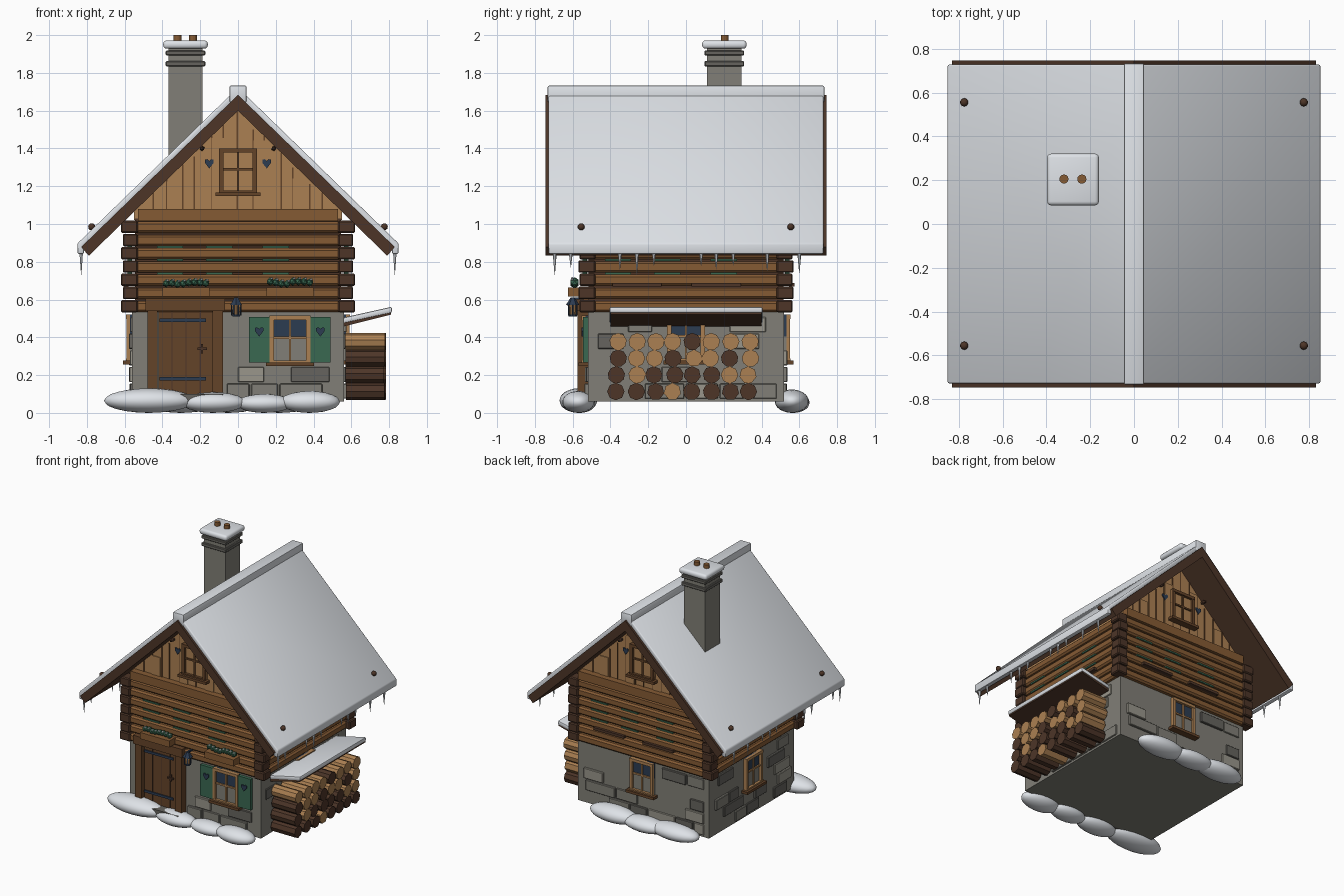
import bpy, bmesh, math, random
from mathutils import Matrix, Vector

if "Cube" in bpy.data.objects:
    bpy.data.objects.remove(bpy.data.objects["Cube"])
random.seed(4)


def mat(name, r, g, b):
    m = bpy.data.materials.new(name)
    m.diffuse_color = (*[(c / 255) ** 2.2 for c in (r, g, b)], 1)
    m.use_nodes = True
    m.node_tree.nodes["Principled BSDF"].inputs["Base Color"].default_value = m.diffuse_color
    return m


SNOW = mat("snow", 222, 226, 231)
DARK = mat("dark wood", 78, 56, 44)
BROWN = mat("frame wood", 100, 69, 45)
LOG = mat("log wood", 132, 91, 55)
TAN = mat("light wood", 170, 127, 83)
STONE = mat("stone", 128, 126, 118)
PALE = mat("pale stone", 152, 149, 138)
SLATE = mat("dark stone", 102, 100, 95)
GREEN = mat("green", 60, 104, 82)
BLUE = mat("blue iron", 48, 62, 82)
I = Matrix.Identity(4)
SIDES = [Matrix.Rotation(k * math.pi / 2, 4, 'Z') for k in range(4)]  # front, right, back, left
DIST = [.52, .56, .52, .56]


def finish(name, bm, m, M=I, bevel=0, seg=1, smooth=False):
    bmesh.ops.recalc_face_normals(bm, faces=bm.faces[:])
    if bevel:
        bmesh.ops.bevel(bm, geom=bm.edges[:], offset=bevel, segments=seg,
                        profile=.5, affect='EDGES', clamp_overlap=True)
    bm.transform(M)
    me = bpy.data.meshes.new(name)
    bm.to_mesh(me)
    bm.free()
    me.materials.append(m)
    ob = bpy.data.objects.new(name, me)
    bpy.context.collection.objects.link(ob)
    if smooth:
        bpy.ops.object.select_all(action='DESELECT')
        ob.select_set(True)
        bpy.context.view_layer.objects.active = ob
        bpy.ops.object.shade_smooth_by_angle(angle=math.radians(40))
    return ob


def prism(name, pts, y0, y1, m, M=I, **kw):
    """Extrude an x-z outline along y."""
    bm = bmesh.new()
    f = bm.faces.new([bm.verts.new((x, y0, z)) for x, z in pts])
    g = bmesh.ops.extrude_face_region(bm, geom=[f])['geom']
    bmesh.ops.translate(bm, vec=(0, y1 - y0, 0),
                        verts=[v for v in g if isinstance(v, bmesh.types.BMVert)])
    return finish(name, bm, m, M, **kw)


def box(name, x0, x1, y0, y1, z0, z1, m, M=I, **kw):
    return prism(name, [(x0, z0), (x1, z0), (x1, z1), (x0, z1)], y0, y1, m, M, **kw)


def rod(name, p, axis, r1, r2, length, m, n=8, M=I):
    """Cone or cylinder starting at p and running along axis."""
    bm = bmesh.new()
    bmesh.ops.create_cone(bm, cap_ends=True, segments=n, radius1=r1, radius2=r2, depth=length)
    q = Vector(axis).to_track_quat('Z', 'Y').to_matrix().to_4x4()
    T = Matrix.Translation(p) @ q @ Matrix.Translation((0, 0, length / 2))
    return finish(name, bm, m, M @ T)


def blob(name, p, s, m, sub=2, smooth=True, M=I):
    bm = bmesh.new()
    bmesh.ops.create_icosphere(bm, subdivisions=sub, radius=1)
    return finish(name, bm, m, M @ Matrix.Translation(p) @ Matrix.Diagonal((*s, 1)), smooth=smooth)


def heart(x, z, y, M=I):
    pts = [(0, -.026), (.023, .004), (.022, .02), (.01, .023), (0, .014),
           (-.01, .023), (-.022, .02), (-.023, .004)]
    prism("heart", [(x + a, z + b) for a, b in pts], y - .008, y, BLUE, M)


def window(x, z0, z1, w, d, frame, sill, top, bottom, M):
    """Two by two window standing out from a wall at distance d."""
    h, t = w / 2, .022
    mid = z0 + (z1 - z0) * .55
    box("window_pane_top", x - h, x + h, -d - .012, -d + .03, mid, z1, top, M)
    box("window_pane_bottom", x - h, x + h, -d - .012, -d + .03, z0, mid, bottom, M)
    for s in (-1, 1):
        c = x + s * (h - t / 2)
        box("window_stile", c - t / 2, c + t / 2, -d - .03, -d + .02, z0, z1, frame, M)
    for z in (z0, z1 - t):
        box("window_rail", x - h, x + h, -d - .032, -d + .02, z, z + t, frame, M)
    box("window_mullion", x - .006, x + .006, -d - .022, -d, z0, z1, frame, M)
    box("window_crossbar", x - h, x + h, -d - .022, -d, mid - .006, mid + .006, frame, M)
    box("window_sill", x - h - .02, x + h + .02, -d - .05, -d, z0 - .008, z0 + .012, sill, M)


# Stone base with raised blocks
box("stone_base", -.56, .56, -.52, .52, .06, .535, STONE)
for k, M in enumerate(SIDES):
    half = .53 if k % 2 == 0 else .49
    for r in range(5):
        z, x = .075 + r * .088, -half + random.uniform(0, .08)
        while x < half - .08:
            e = min(x + random.uniform(.12, .26), half)
            door = k == 0 and x < -.06
            glass = e > (.05 if k == 0 else -.12) and x < (.5 if k == 0 else .12) and z > .17
            if not door and not glass and random.random() < .55:
                d = DIST[k]
                box("stone_block", x, e - .01, -d - random.uniform(.008, .018), -d + .01, z, z + .08,
                    random.choice([STONE, STONE, PALE, SLATE]), M, bevel=.004)
            x = e

# Log storey: core, courses, moss and stacked corner ends
box("log_core", -.545, .545, -.515, .515, .53, 1.03, DARK)
for r in range(7):
    z = .53 + r * .07
    for k, M in enumerate(SIDES):
        h, d = (.55, .555) if k % 2 == 0 else (.5, .59)
        box("wall_log", -h, h, -d, -d + .06, z + .003, z + .062, LOG, M, bevel=.012)
        if r in (3, 4, 5):
            for x in (-.36, -.1, .2):
                box("moss", x - .07, x + .07, -d + .006, -d + .03, z - .007, z + .004, GREEN, M)
    g = .01 * (r % 2)
    for sx in (-1, 1):
        for sy in (-1, 1):
            box("corner_log", sx * .53, sx * (.62 - g), sy * .48, sy * (.565 + g / 2),
                z + .002, z + .068, DARK, bevel=.007)

# Slats on the side and back walls
for k in (1, 2, 3):
    d = .59 if k % 2 else .555
    for x in (-.26, .16):
        box("wall_slat", x - .13, x + .13, -d - .02, -d + .01, .668, .688, DARK, SIDES[k])

# Gables with battens, window and hearts
prism("gable_wall", [(-.55, 1.02), (.55, 1.02), (.55, 1.075), (0, 1.63), (-.55, 1.075)], -.51, .51, TAN)
for M in (SIDES[0], SIDES[2]):
    box("gable_beam", -.53, .53, -.56, -.5, 1.015, 1.08, LOG, M)
    for i in range(-6, 7):
        x = i * .074 + random.uniform(-.01, .01)
        top = 1.6 - .97 * abs(x) - random.choice([0, 0, .02])
        box("plank_joint", x - .004, x + .004, -.515, -.5, 1.08, top, BROWN, M)
        if i % 3 == 1:
            box("gable_plank", x, x + .07, -.517, -.5, 1.08, 1.59 - .97 * max(abs(x), abs(x + .07)), TAN, M)
    window(0, 1.155, 1.4, .2, .515, BROWN, BROWN, TAN, TAN, M)
    for s in (-1, 1):
        heart(s * .152, 1.32, -.515, M)
        blob("gable_peg", (s * .19, -.53, 1.4), (.014, .03, .014), DARK, 1, False, M)

# Roof timber and snow
S = .97
prism("roof_timber", [(0, 1.683), (-.83, .878), (-.79, .832), (0, 1.6), (.79, .832), (.83, .878)],
      -.745, .745, DARK)
for s in (-1, 1):
    prism("roof_snow", [(0, 1.675), (0, 1.722), (s * .85, .897), (s * .85, .842), (s * .815, .842), (s * .815, .885)],
          -.728, .728, SNOW, bevel=.008, seg=2, smooth=True)
    for y in (-.555, .555):
        blob("roof_stud", (s * .775, y, .985), (.019, .019, .019), DARK, 2)
    for y, h in ((-.695, .11), (-.61, .07), (-.35, .08), (-.26, .11), (-.17, .06),
                 (.08, .06), (.16, .08), (.25, .06), (.43, .09), (.6, .1)):
        rod("icicle", (s * .83, y, .85), (0, 0, -1), .011, .001, h + .01, SNOW, 6)
box("ridge_snow", -.045, .045, -.732, .732, 1.645, 1.732, SNOW, bevel=.006, seg=2, smooth=True)

# Chimney
cx, cy = -.278, .203
for name, h, z0, z1, m, b in (("chimney_shaft", .091, 1.25, 1.93, STONE, 0),
                              ("chimney_band", .105, 1.835, 1.862, SLATE, .004),
                              ("chimney_band", .105, 1.893, 1.918, SLATE, .004),
                              ("chimney_snow", .118, 1.928, 1.972, SNOW, .018)):
    box(name, cx - h, cx + h, cy - h, cy + h, z0, z1, m, bevel=b, seg=3 if m == SNOW else 1, smooth=m == SNOW)
for x in (-.32, -.238):
    rod("chimney_pot", (x, .205, 1.95), (0, 0, 1), .021, .021, .05, LOG, 12)

# Door, frame, iron hinges and step
box("door", -.42, -.13, -.545, -.5, .1, .545, BROWN)
for x in (-.35, -.275, -.2):
    box("door_groove", x - .003, x + .003, -.547, -.54, .1, .54, DARK)
for x in (-.48, -.135):
    box("door_post", x, x + .055, -.575, -.5, .09, .56, BROWN)
box("door_lintel", -.49, -.07, -.585, -.5, .54, .605, BROWN)
for z in (.18, .49):
    box("door_hinge", -.415, -.17, -.553, -.54, z - .009, z + .009, BLUE)
box("door_handle", -.215, -.165, -.56, -.54, .333, .345, DARK)
box("door_plate", -.196, -.184, -.555, -.54, .315, .365, DARK)
box("door_step", -.47, -.08, -.62, -.5, .06, .1, SLATE)

# Ground floor windows and shutters
window(.275, .255, .515, .215, .52, TAN, BROWN, BLUE, STONE, I)
for k in (1, 2, 3):
    window(0, .265, .52, .2, DIST[k], TAN, BROWN, BLUE, STONE, SIDES[k])
for x in (.058, .382):
    box("shutter", x, x + .108, -.545, -.515, .268, .508, GREEN)
    heart(x + .054, .43, -.545)

# Flower boxes
for x in (-.275, .275):
    box("flower_box", x - .125, x + .125, -.625, -.55, .615, .665, LOG)
    for i in range(8):
        px, pz = x - .105 + i * .03, .682 + random.uniform(0, .014)
        blob("flower_leaves", (px, -.59, pz), (.02, .026, .022), GREEN, 1, False)
        blob("flower_snow", (px + .008, -.603, pz + .016), (.008, .008, .007), SNOW, 1)

# Lantern
box("lantern_bracket", -.016, -.004, -.6, -.54, .6, .612, BLUE)
rod("lantern_roof", (-.01, -.6, .57), (0, 0, 1), .036, .012, .04, BLUE, 6)
rod("lantern_glass", (-.01, -.6, .52), (0, 0, 1), .02, .027, .052, TAN, 6)
rod("lantern_foot", (-.01, -.6, .51), (0, 0, 1), .023, .023, .012, BLUE, 6)
for i in range(6):
    a = i * math.pi / 3
    rod("lantern_bar", (-.01 + .024 * math.cos(a), -.6 + .024 * math.sin(a), .515), (0, 0, 1), .004, .004, .06, BLUE, 4)

# Firewood stack under its own lean-to
for r, row in enumerate(("DDDTDDDD", "DTDDDDTT", "DTTDTTDT", "TTTTDTTT")):
    for c, t in enumerate(row):
        x = .568 + random.uniform(0, .012)
        y = -.365 + c * .1 + random.uniform(-.008, .008)
        rod("firewood", (x, y, .113 + r * .088), (1, 0, 0), .046, .046, .205,
            TAN if t == "T" else DARK, random.choice([7, 8, 9]))
prism("lean_to_board", [(.55, .455), (.81, .52), (.81, .535), (.55, .475)], -.4, .4, DARK)
prism("lean_to_snow", [(.55, .473), (.815, .53), (.815, .562), (.55, .503)], -.405, .405, SNOW,
      bevel=.009, seg=2, smooth=True)

# Snow drifts round the base
for x, y, w, d, h in ((-.47, -.57, .24, .1, .055), (-.13, -.57, .17, .085, .045), (.14, -.56, .15, .08, .04),
                      (.38, -.57, .16, .085, .048), (.22, .56, .2, .09, .052), (-.05, .57, .18, .085, .045),
                      (-.3, .56, .2, .09, .05)):
    blob("snow_drift", (x, y, .01 + h), (w, d, h + .01), SNOW, 3)
